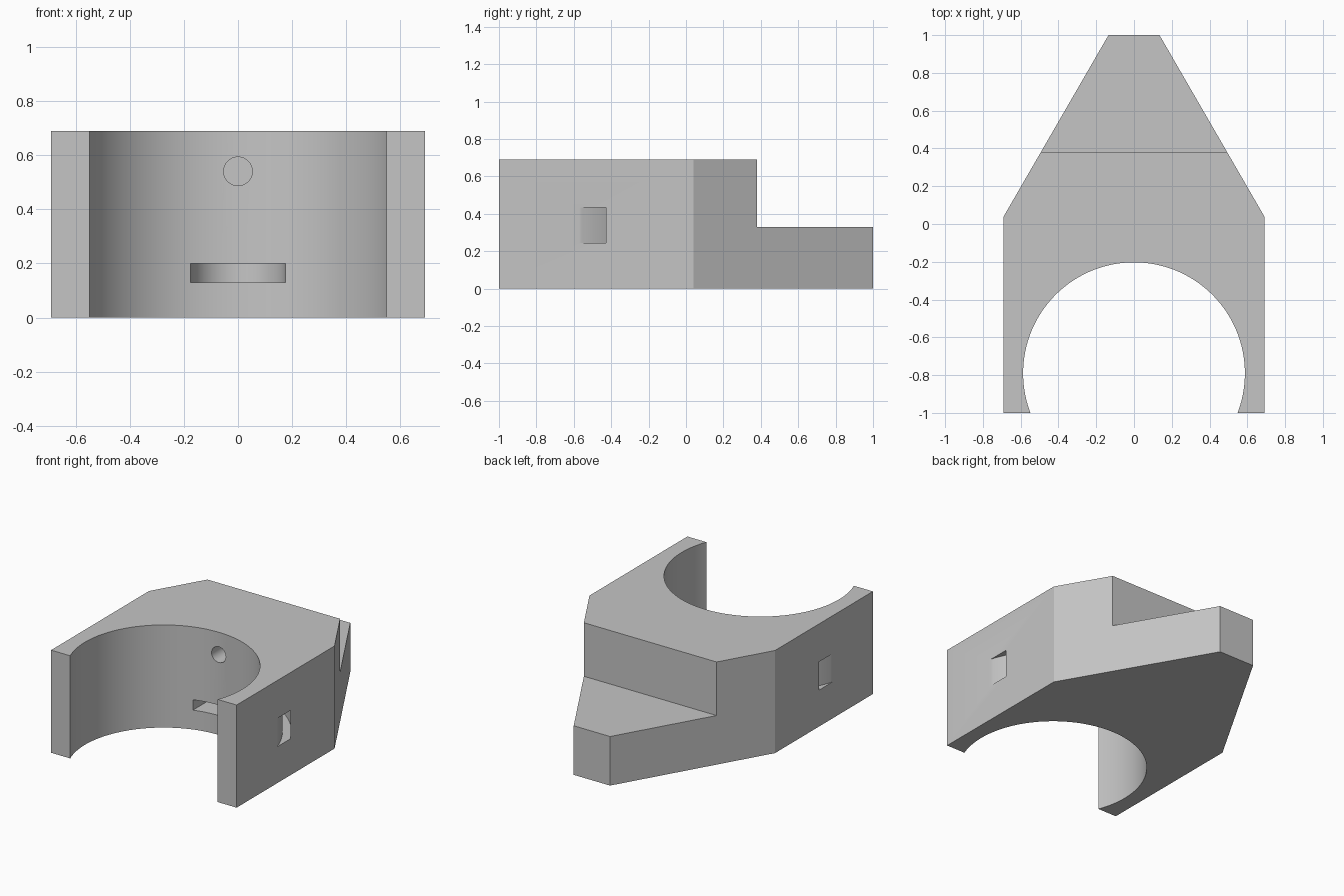
import bpy, bmesh, math

if "Cube" in bpy.data.objects:
    bpy.data.objects.remove(bpy.data.objects["Cube"])

BORE_Y, BORE_R = -0.79, 0.587
HEIGHT = 0.69

grey = bpy.data.materials.new("plain grey")
grey.diffuse_color = (0.56, 0.56, 0.56, 1)
grey.use_nodes = True
grey.node_tree.nodes["Principled BSDF"].inputs["Base Color"].default_value = grey.diffuse_color


def prism(name, points, z0, z1):
    """Extrude a flat outline from z0 to z1."""
    bm = bmesh.new()
    face = bm.faces.new([bm.verts.new((x, y, z0)) for x, y in points])
    top = bmesh.ops.extrude_face_region(bm, geom=[face])["geom"]
    verts = [v for v in top if isinstance(v, bmesh.types.BMVert)]
    bmesh.ops.translate(bm, verts=verts, vec=(0, 0, z1 - z0))
    bmesh.ops.recalc_face_normals(bm, faces=bm.faces)
    mesh = bpy.data.meshes.new(name)
    bm.to_mesh(mesh)
    bm.free()
    ob = bpy.data.objects.new(name, mesh)
    bpy.context.collection.objects.link(ob)
    mesh.materials.append(grey)
    return ob


def arc(cx, cy, r, a0, a1, n):
    angles = [math.radians(a0 + (a1 - a0) * i / n) for i in range(n + 1)]
    return [(cx + r * math.cos(a), cy + r * math.sin(a)) for a in angles]


def cut(target, cutter):
    mod = target.modifiers.new(cutter.name, "BOOLEAN")
    mod.operation, mod.solver, mod.object = "DIFFERENCE", "EXACT", cutter
    bpy.context.view_layer.objects.active = target
    bpy.ops.object.modifier_apply(modifier=mod.name)
    bpy.data.objects.remove(cutter)


# Tapered body with the open round bore in its outline
lip = math.degrees(math.asin((-1 - BORE_Y) / BORE_R))
outline = [(0.69, -1), (0.69, 0.04), (0.135, 1), (-0.135, 1), (-0.69, 0.04), (-0.69, -1)]
outline += arc(0, BORE_Y, BORE_R, 180 - lip, lip, 96)
body = prism("bracket_body", outline, 0, HEIGHT)

# Step down to the low tongue at the back
cut(body, prism("step_cutter", [(-1, 0.38), (1, 0.38), (1, 1.2), (-1, 1.2)], 0.33, 1))

# Curved strap channel running around the bore and out of both sides
channel = arc(0, BORE_Y, 0.78, 0, 180, 96) + arc(0, BORE_Y, 0.724, 180, 0, 96)
cut(body, prism("channel_cutter", channel, 0.245, 0.435))

# Round-ended flat pocket low in the bore wall
pocket = [(-0.175, -0.6), (0.175, -0.6)] + arc(0, -0.05, 0.175, 0, 180, 32)
cut(body, prism("pocket_cutter", pocket, 0.13, 0.20))

# Blind round hole high in the bore wall
bpy.ops.mesh.primitive_cylinder_add(vertices=48, radius=0.053, depth=0.6,
                                    location=(0, -0.25, 0.54),
                                    rotation=(math.pi / 2, 0, 0))
hole = bpy.context.object
hole.name = "hole_cutter"
hole.data.materials.append(grey)
cut(body, hole)

# Smooth curved walls, crisp edges
bpy.ops.object.select_all(action="DESELECT")
body.select_set(True)
bpy.context.view_layer.objects.active = body
bpy.ops.object.shade_smooth_by_angle(angle=math.radians(25))
